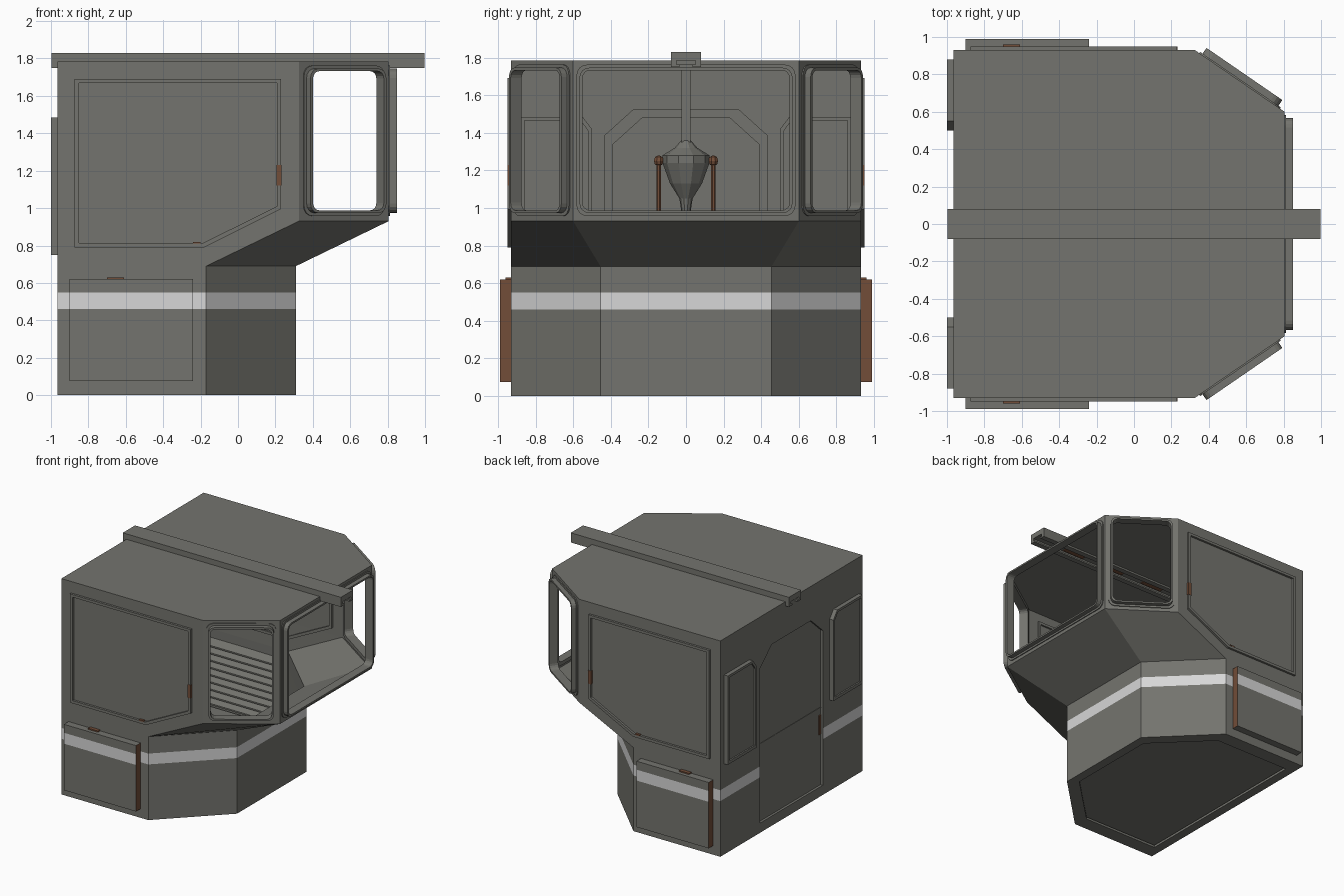
import bpy, bmesh, math
from mathutils import Matrix, Vector

if "Cube" in bpy.data.objects:
    bpy.data.objects.remove(bpy.data.objects["Cube"])


def material(name, col):
    m = bpy.data.materials.new(name)
    m.diffuse_color = (*col, 1)
    m.use_nodes = True
    m.node_tree.nodes["Principled BSDF"].inputs["Base Color"].default_value = m.diffuse_color
    return m


GREY = material("dark grey paint", (0.175, 0.175, 0.157))
WHITE = material("pale stripe", (0.68, 0.68, 0.68))
RUST = material("rust brown", (0.17, 0.075, 0.04))
FLIP = Matrix.Diagonal((1, -1, 1, 1))


def finish(name, bm, mats=(GREY,)):
    bmesh.ops.recalc_face_normals(bm, faces=bm.faces)
    me = bpy.data.meshes.new(name)
    bm.to_mesh(me)
    bm.free()
    ob = bpy.data.objects.new(name, me)
    for m in mats:
        me.materials.append(m)
    bpy.context.collection.objects.link(ob)
    return ob


def frame(origin, normal):
    """Local axes on a wall: u sideways, v up, w outwards."""
    n = Vector(normal).normalized()
    u = Vector((0, 0, 1)).cross(n)
    M = Matrix((u, (0, 0, 1), n)).transposed().to_4x4()
    return Matrix.Translation(origin) @ M


def loft(bm, rings, caps=True):
    loops = [[bm.verts.new(p) for p in r] for r in rings]
    n = len(loops[0])
    for a, b in zip(loops, loops[1:]):
        for i in range(n):
            j = (i + 1) % n
            bm.faces.new((a[i], a[j], b[j], b[i]))
    if caps:
        bm.faces.new(loops[0])
        bm.faces.new(loops[-1])
    return loops


def plate(name, pts, M, d0, d1, mat=GREY):
    bm = bmesh.new()
    loft(bm, [[M @ Vector((u, v, d)) for u, v in pts] for d in (d0, d1)])
    return finish(name, bm, (mat,))


def ring(name, outer, inner, M, d0, d1, mat=GREY):
    bm = bmesh.new()
    seq = [(outer, d0), (outer, d1), (inner, d1), (inner, d0), (outer, d0)]
    loft(bm, [[M @ Vector((u, v, d)) for u, v in p] for p, d in seq], False)
    bmesh.ops.remove_doubles(bm, verts=bm.verts, dist=1e-5)
    return finish(name, bm, (mat,))


def rect(u0, u1, v0, v1):
    return [(u0, v0), (u1, v0), (u1, v1), (u0, v1)]


def rounded(hw, hh, r, segs=4):
    pts = []
    for k, (sx, sy) in enumerate(((1, 1), (-1, 1), (-1, -1), (1, -1))):
        for i in range(segs + 1):
            a = math.pi / 2 * (k + i / segs)
            pts.append((sx * (hw - r) + r * math.cos(a), sy * (hh - r) + r * math.sin(a)))
    return pts


def apply(ob, mod):
    bpy.context.view_layer.objects.active = ob
    bpy.ops.object.modifier_apply(modifier=mod.name)


def cut(ob, cutter):
    m = ob.modifiers.new("cut", 'BOOLEAN')
    m.operation, m.solver, m.object = 'DIFFERENCE', 'EXACT', cutter
    cutter.hide_render = True
    apply(ob, m)
    bpy.data.objects.remove(cutter)


# Cab shell: narrow base lofted out to the overhanging upper part
def outline(x_side, x_front, y_front):
    half = [(-0.965, -0.93), (x_side, -0.93), (x_front, -y_front)]
    return half + [(x, -y) for x, y in reversed(half)]


base, upper = outline(-0.17, 0.31, 0.455), outline(0.325, 0.805, 0.6)
bm = bmesh.new()
loft(bm, [[(x, y, z) for x, y in o] for o, z in
          ((base, 0), (base, 0.46), (base, 0.55), (base, 0.69), (upper, 0.93), (upper, 1.785))])
for f in bm.faces:
    if 0.47 < f.calc_center_median().z < 0.54:
        f.material_index = 2
cab = finish("cab_shell", bm, (GREY, GREY, WHITE, GREY))
s = cab.modifiers.new("thickness", 'SOLIDIFY')
s.thickness, s.offset, s.use_even_offset, s.material_offset = 0.02, -1, True, 1
apply(cab, s)

# Open front and corner windows with flanged frames
front = frame((0.805, 0, 1.36), (1, 0, 0))
corner = frame((0.565, -0.765, 1.36), (0.33, -0.48, 0))
for nm, M, hw, dep in (("front_window", front, 0.55, 0.1), ("right_corner_window", corner, 0.23, 0.06),
                       ("left_corner_window", FLIP @ corner, 0.23, 0.06)):
    hole = rounded(hw, 0.372, 0.04)
    cut(cab, plate("cutter", hole, M, -dep, dep))
    ring(nm + "_flange", rounded(hw + 0.016, 0.386, 0.05), hole, M, -0.022, 0.045)
    ring(nm + "_rim", rounded(hw + 0.032, 0.402, 0.055), hole, M, -0.026, 0.008)

# Back door set into an opening
back = frame((-0.965, 0, 0), (-1, 0, 0))


def door(w, z0, z1):
    return [(-w, z0), (w, z0), (w, z1 - 0.14), (w - 0.155, z1), (0.155 - w, z1), (-w, z1 - 0.14)]


cut(cab, plate("cutter", door(0.41, 0.08, 1.5), back, -0.1, 0.1))
plate("back_door", door(0.435, 0.05, 1.525), back, -0.045, -0.021)
plate("door_inner_panel", door(0.39, 0.11, 1.48), back, -0.055, -0.04)
plate("door_seam", rect(-0.41, 0.41, 0.715, 0.722), back, -0.022, -0.018)
plate("door_rust", rect(0.385, 0.41, 0.5, 0.66), back, -0.03, -0.015, RUST)

# Recessed underside
cut(cab, plate("cutter", [(x * 0.88 - 0.04, y * 0.87) for x, y in base], Matrix(), -0.1, 0.1))
plate("floor", [(x * 0.95 - 0.02, y * 0.95) for x, y in base], Matrix(), 0.03, 0.06)

# Roof slot, crane rail with a C section, and rust inside it
cut(cab, plate("cutter", rect(-0.9, 0.74, -0.07, 0.07), Matrix(), 1.7, 1.9))
along_x = frame((0, 0, 0), (1, 0, 0))
half = [(0.035, 1.75), (0.08, 1.75), (0.08, 1.83), (0, 1.83)]
slot = [(0.05, 1.785), (0.05, 1.763), (0.035, 1.763)]
right = [(0.05, 1.785), (0.05, 1.763), (0.035, 1.763), (0.035, 1.75), (0.08, 1.75), (0.08, 1.83)]
plate("roof_rail", right + [(-y, z) for y, z in reversed(right)], along_x, -0.998, 0.998)
for x in (-0.7, -0.3, 0.1, 0.5):
    plate("rail_rust", rect(x, x + 0.2, -0.04, 0.04), Matrix(), 1.779, 1.785, RUST)

# Both sides: windows, boxes, louvres, back windows
win_o = [(-0.875, 0.79), (-0.18, 0.79), (0.23, 0.995), (0.23, 1.69), (-0.875, 1.69)]
win_i = [(-0.85, 0.813), (-0.187, 0.813), (0.208, 1.01), (0.208, 1.668), (-0.85, 1.668)]
bw_o = [(0.5, 0.75), (0.88, 0.75), (0.88, 1.485), (0.55, 1.485), (0.5, 1.42)]
bw_i = [(0.52, 0.775), (0.86, 0.775), (0.86, 1.465), (0.56, 1.465), (0.52, 1.41)]
side = frame((0, -0.93, 0), (0, -1, 0))
for nm, F in (("right", Matrix()), ("left", FLIP)):
    M, B, X = F @ side, F @ back, F @ along_x
    ring(nm + "_side_window_frame", win_o, win_i, M, -0.035, 0.018)
    plate(nm + "_window_rust", rect(0.205, 0.232, 1.12, 1.23), M, 0.0, 0.02, RUST)
    plate(nm + "_window_corner_rust", rect(-0.24, -0.2, 0.81, 0.82), M, 0.0, 0.02, RUST)
    ring(nm + "_back_window_frame", bw_o, bw_i, B, -0.035, 0.034)
    plate(nm + "_back_window_pane", bw_i, B, -0.01, 0.022)
    # Storage box with stripe and rusty ends
    bm = bmesh.new()
    loft(bm, [[F @ Vector((x, y, z)) for x, y in rect(-0.9, -0.24, -0.99, -0.925)]
              for z in (0.075, 0.46, 0.55, 0.62)])
    bm.normal_update()
    for f in bm.faces:
        if abs(f.normal.x) > 0.5:
            f.material_index = 2
        elif abs(f.normal.y) > 0.5 and 0.47 < f.calc_center_median().z < 0.54:
            f.material_index = 1
    finish(nm + "_side_box", bm, (GREY, WHITE, RUST))
    plate(nm + "_box_top_rust", rect(-0.7, -0.61, 0.615, 0.63), M, 0.0, 0.03, RUST)
    for i in range(9):
        z = 0.08 + 0.06 * i
        plate(nm + "_louvre", [(-0.912, z + 0.05), (-0.912, z + 0.06), (-0.87, z + 0.012), (-0.87, z)],
              X, -0.9, -0.24)

# Hanging control head on a pole, with two lever grips
cx = -0.55


def lathe(name, prof, x, y, sides, mat=GREY):
    bm = bmesh.new()
    loft(bm, [[(x + r * math.cos(a), y + r * math.sin(a), z)
               for a in (2 * math.pi * (k + 0.5) / sides for k in range(sides))] for r, z in prof])
    return finish(name, bm, (mat,))


lathe("control_head", [(0.02, 0.95), (0.035, 1.05), (0.085, 1.13), (0.125, 1.24), (0.125, 1.28),
                       (0.06, 1.32), (0.025, 1.36)], cx, 0, 10)
plate("control_pole", rect(cx - 0.025, cx + 0.025, -0.025, 0.025), Matrix(), 1.34, 1.77)
plate("pedestal", rect(cx - 0.03, cx + 0.03, -0.03, 0.03), Matrix(), 0.05, 0.97)
plate("lever_crossbar", rect(cx - 0.02, cx + 0.02, -0.16, 0.16), Matrix(), 0.8, 0.84)
for y in (-0.145, 0.145):
    lathe("lever", [(0.014, 0.8), (0.014, 1.23)], cx, y, 8, RUST)
    lathe("lever_knob", [(0.004, 1.222), (0.022, 1.232), (0.028, 1.25), (0.022, 1.27), (0.004, 1.28)],
          cx, y, 8, RUST)
